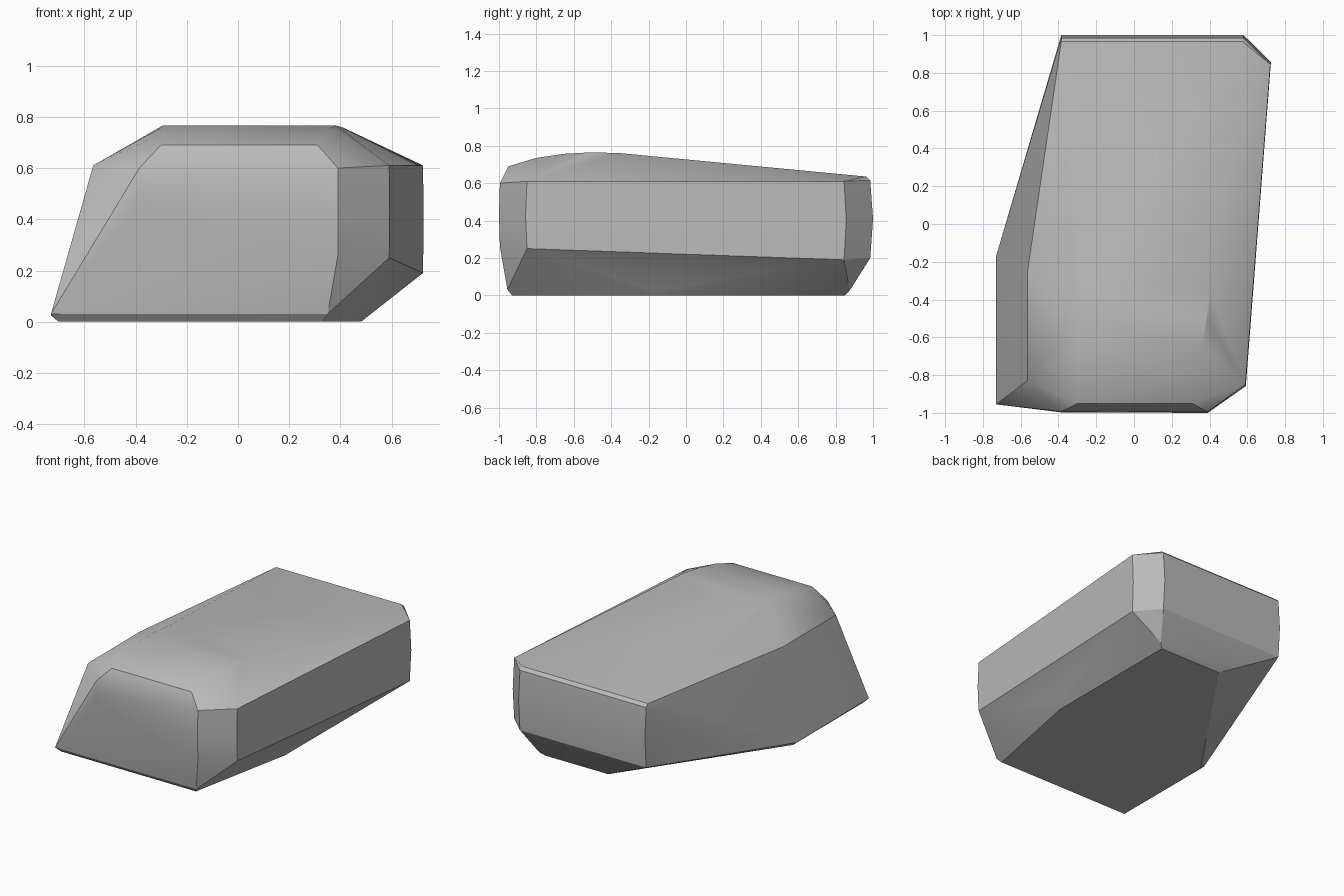
import bpy
import bmesh
import math

cube = bpy.data.objects.get("Cube")
if cube:
    bpy.data.objects.remove(cube, do_unlink=True)


def flat_material(name, colour):
    mat = bpy.data.materials.new(name)
    mat.use_nodes = True
    mat.diffuse_color = colour
    mat.node_tree.nodes["Principled BSDF"].inputs["Base Color"].default_value = colour
    return mat


corners = []


def span(left, right, y, z):
    """A level crosswise edge of the stone."""
    corners.extend([(left, y, z), (right, y, z)])


def post(x, y, low, high, bulge_x=0.0, bulge_y=0.0):
    """An upright edge that swells slightly halfway up."""
    corners.extend([(x, y, low), (x, y, high),
                    (x + bulge_x, y + bulge_y, (low + high) / 2)])


# Flat underside, with a narrow chamfer running up to the rim
span(-0.70, 0.33, -0.93, 0)
span(-0.70, 0.48, -0.17, 0)
span(0.0, 0.48, 0.85, 0)
span(-0.73, 0.35, -0.955, 0.03)
span(-0.73, 0.50, -0.17, 0.025)
span(0.0, 0.51, 0.875, 0.025)

# Front face and its sloping brow
post(-0.385, -0.993, 0.45, 0.60, bulge_y=-0.004)
post(0.39, -0.995, 0.26, 0.60, bulge_y=-0.005)
span(-0.30, 0.31, -0.95, 0.69)

# Rounded crown falling to the back
span(-0.30, 0.335, -0.80, 0.735)
span(-0.30, 0.36, -0.65, 0.757)
span(-0.295, 0.385, -0.50, 0.765)
span(-0.285, 0.405, -0.35, 0.76)
span(-0.385, 0.575, 0.965, 0.635)

# Back face
post(-0.385, 0.985, 0.20, 0.615, bulge_y=0.015)
post(0.58, 0.985, 0.20, 0.615, bulge_y=0.015)

# Tall flat side and the shoulder of the leaning side
post(0.59, -0.85, 0.25, 0.61, bulge_x=0.002, bulge_y=-0.008)
post(0.722, 0.845, 0.19, 0.61, bulge_x=0.003, bulge_y=0.012)
for y in (-0.83, -0.26):
    corners.append((-0.565, y, 0.61))

# Wrap the corners in one convex skin
bm = bmesh.new()
for point in corners:
    bm.verts.new(point)
hull = bmesh.ops.convex_hull(bm, input=bm.verts)
spare = {v for v in hull["geom_interior"] + hull["geom_unused"]
         if isinstance(v, bmesh.types.BMVert)}
bmesh.ops.delete(bm, geom=list(spare), context="VERTS")
bmesh.ops.dissolve_limit(bm, angle_limit=math.radians(1),
                         verts=bm.verts, edges=bm.edges)
bmesh.ops.recalc_face_normals(bm, faces=bm.faces)

mesh = bpy.data.meshes.new("stone")
bm.to_mesh(mesh)
bm.free()
stone = bpy.data.objects.new("stone", mesh)
bpy.context.collection.objects.link(stone)
mesh.materials.append(flat_material("stone grey", (0.5, 0.5, 0.5, 1)))

# Soft shading over the gentle curves, crisp main edges
bpy.context.view_layer.objects.active = stone
stone.select_set(True)
bpy.ops.object.shade_smooth_by_angle(angle=math.radians(25))
